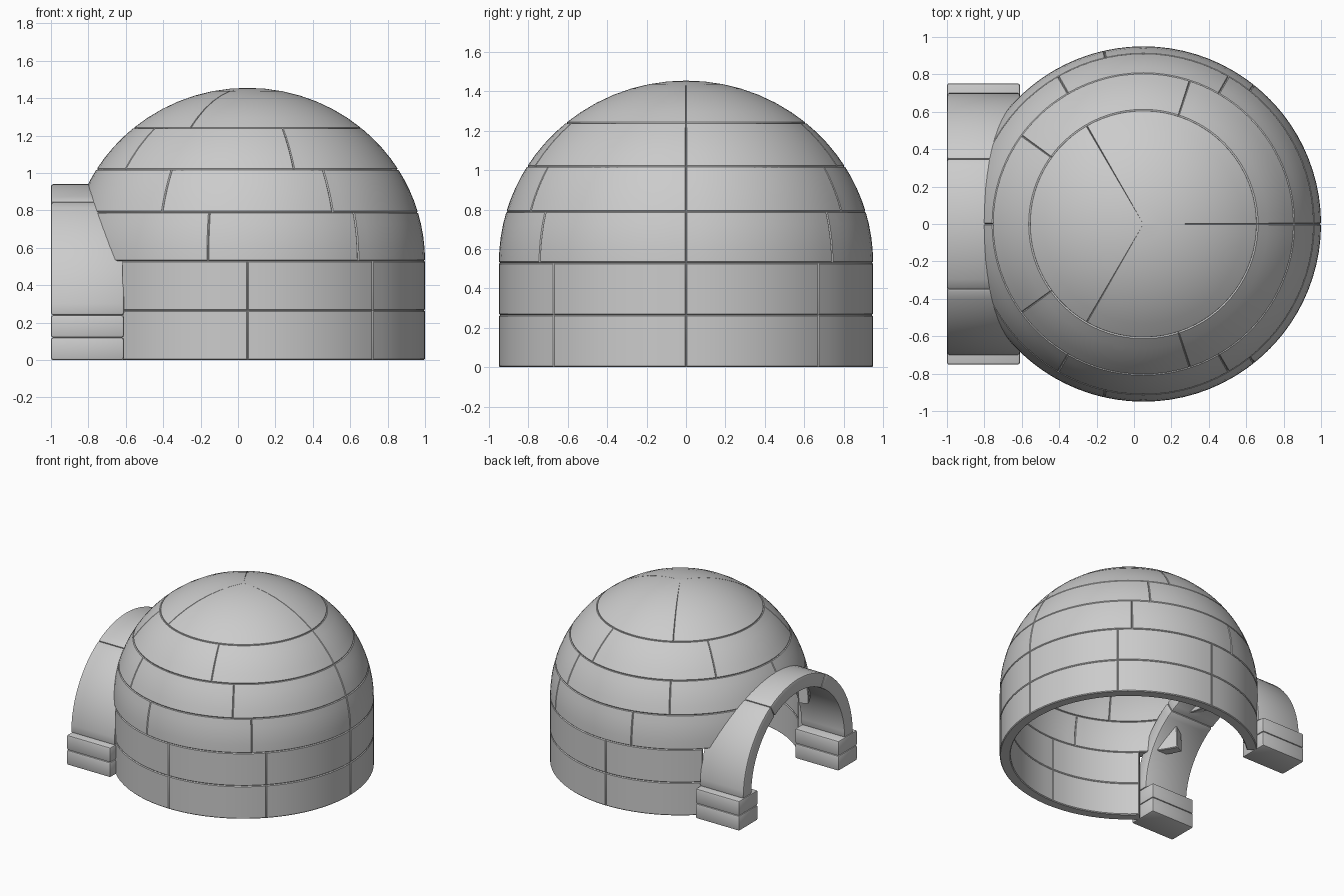
import bpy, bmesh
from math import sin, cos, asin, pi, radians, ceil

if "Cube" in bpy.data.objects:
    bpy.data.objects.remove(bpy.data.objects["Cube"])

CX, R, WALL = 0.05, 0.95, 0.08       # dome centre x, radius, wall thickness
SPRING, RISE = 0.53, 0.925           # height where the wall starts to curve, dome rise
GROOVE = 0.006


def finish(name, bm, angle=30):
    bmesh.ops.recalc_face_normals(bm, faces=bm.faces)
    me = bpy.data.meshes.new(name)
    bm.to_mesh(me)
    bm.free()
    me.shade_smooth()
    me.set_sharp_from_angle(angle=radians(angle))
    ob = bpy.data.objects.new(name, me)
    bpy.context.collection.objects.link(ob)
    return ob


def spaced(a, b, n, edge, end_edge=True):
    # even steps with a narrow strip at the ends for the seam chamfer
    vals = [a + (b - a) * i / n for i in range(n + 1)]
    return [a, a + edge] + vals[1:-1] + ([b - edge, b] if end_edge else [b])


def course(name, z0, z1, count, doorway):
    """One ring of snow blocks, leaving out those that touch the doorway."""
    bm = bmesh.new()
    straight, cap = z1 <= SPRING, z1 >= SPRING + RISE
    if straight:
        vs = spaced(z0, z1, 2, GROOVE)
    else:
        p0, p1 = (asin(min(1, (z - SPRING) / RISE)) for z in (z0, z1))
        vs = spaced(p0, p1, 7 if cap else 4, GROOVE, not cap)

    def point(a, v, d):
        if straight:
            r, z = R - d, v
        else:
            r, z = (R - d) * cos(v), SPRING + (RISE - d) * sin(v)
        return (CX + r * cos(a), r * sin(a), z)

    for k in range(count):
        a0, a1 = 2 * pi * k / count, 2 * pi * (k + 1) / count
        if doorway and a0 <= pi + 1e-4 and a1 >= pi - 1e-4:
            continue
        us = spaced(a0, a1, ceil((a1 - a0) / radians(4.5)), GROOVE)
        nu, nv = len(us), len(vs)
        outer, inner = [], []
        for j, v in enumerate(vs):
            for i, u in enumerate(us):
                top = j == nv - 1
                edge = (j == 0 or top or i in (0, nu - 1)) and not (cap and top)
                g = GROOVE if edge else 0
                outer.append(bm.verts.new(point(u, v, g)))
                inner.append(bm.verts.new(point(u, v, WALL - g)))
        for grid in (outer, inner):
            for j in range(nv - 1):
                for i in range(nu - 1):
                    q = j * nu + i
                    bm.faces.new([grid[q], grid[q + 1], grid[q + nu + 1], grid[q + nu]])
        rim = ([i for i in range(nu)] + [j * nu + nu - 1 for j in range(1, nv)]
               + [(nv - 1) * nu + i for i in range(nu - 2, -1, -1)]
               + [j * nu for j in range(nv - 2, 0, -1)])
        for p, q in zip(rim, rim[1:] + rim[:1]):
            bm.faces.new([outer[p], outer[q], inner[q], inner[p]])
        if cap:     # close the wedge tips only
            tips = outer[-nu:] + inner[-nu:]
            bmesh.ops.remove_doubles(bm, verts=tips, dist=1e-5)
    bmesh.ops.dissolve_degenerate(bm, edges=bm.edges, dist=1e-6)
    finish(name, bm)


def round_edges(bm, width):
    bm.normal_update()
    bmesh.ops.recalc_face_normals(bm, faces=bm.faces)
    sharp = [e for e in bm.edges if e.calc_face_angle(0) > radians(50)]
    bmesh.ops.bevel(bm, geom=sharp, offset=width, segments=2, profile=0.5, affect='EDGES')


# Dome courses
heights = [0, 0.265, 0.53, 0.79, 1.02, 1.24, 1.455]
counts = [8, 8, 7, 6, 5, 3]
names = ["wall_course_low", "wall_course_high", "dome_course_low",
         "dome_course_middle", "dome_course_high", "dome_cap"]
for i, name in enumerate(names):
    course(name, heights[i], heights[i + 1], counts[i], i < 3)

# Entrance arch: three curved blocks
X0, X1, ARCH_Z, RO, RI = -1.0, -0.61, 0.24, 0.70, 0.59
for k, name in enumerate(["arch_side_back", "arch_key_block", "arch_side_front"]):
    bm = bmesh.new()
    rings = []
    for s in range(13):
        a = pi / 3 * (k + s / 12)
        rings.append([bm.verts.new((x, r * cos(a), ARCH_Z + r * sin(a)))
                      for x, r in ((X0, RI), (X1, RI), (X1, RO), (X0, RO))])
    for p, q in zip(rings, rings[1:]):
        for i in range(4):
            bm.faces.new([p[i], p[(i + 1) % 4], q[(i + 1) % 4], q[i]])
    bm.faces.new(rings[0])
    bm.faces.new(rings[-1])
    round_edges(bm, 0.012)
    finish(name, bm, 40)

# Stacked footing blocks either side of the entrance
for side, label in ((1, "back"), (-1, "front")):
    for level, (z0, z1) in enumerate(((0, 0.12), (0.12, 0.24))):
        bm = bmesh.new()
        bmesh.ops.create_cube(bm, size=1)
        for v in bm.verts:
            v.co = ((X0 + X1) / 2 + v.co.x * (X1 - X0),
                    side * 0.632 + v.co.y * 0.24,
                    (z0 + z1) / 2 + v.co.z * (z1 - z0))
        round_edges(bm, 0.012)
        finish(f"footing_{label}_{level + 1}", bm, 40)
